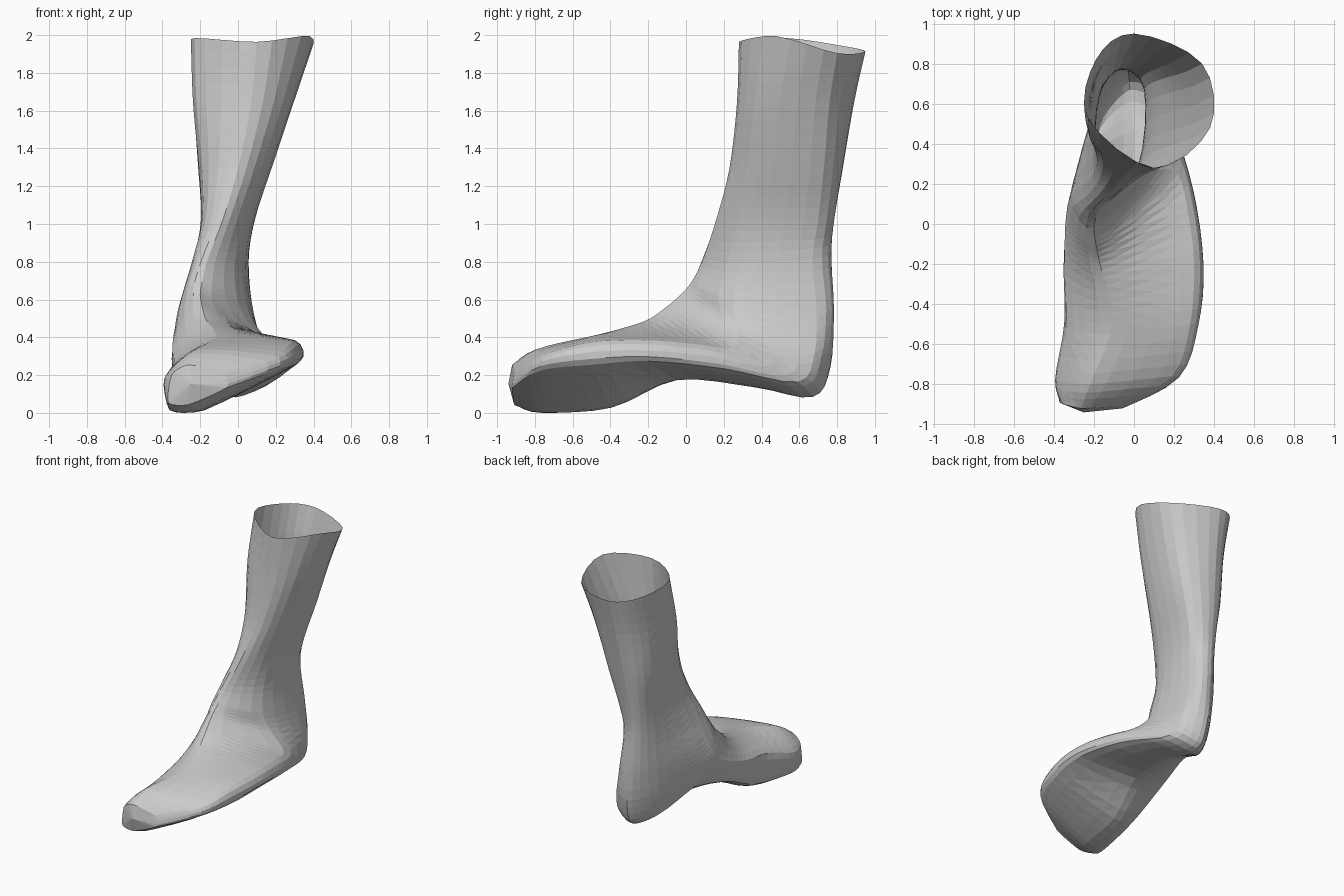
import bpy
import bmesh
from mathutils import Vector

STEPS_ALONG = 4      # rings between two stations
STEPS_AROUND = 4     # points between two rails
HEEL_STATION = 6     # from here on the section gets a crisper sole edge

cube = bpy.data.objects.get("Cube")
if cube:
    bpy.data.objects.remove(cube, do_unlink=True)

# Lengthwise rails, each running from the open top, round the heel, to the toes
shin_rail = [(.1, .28, 1.97), (.07, .27, 1.65), (0, .23, 1.3), (-.08, .16, 1.03),
             (-.16, .09, .82), (-.19, .03, .7), (-.2, -.03, .63), (-.19, -.1, .57),
             (-.17, -.2, .5), (-.13, -.35, .45), (-.12, -.55, .4), (-.22, -.8, .34),
             (-.26, -.92, .26)]
outer_front_rail = [(.38, .48, 2), (.27, .42, 1.65), (.15, .38, 1.3), (.06, .34, 1.03),
                    (.02, .29, .8), (.04, .25, .6), (.1, .27, .46), (.22, .25, .35),
                    (.27, .05, .37), (.3, -.2, .39), (.28, -.5, .38), (.19, -.76, .31),
                    (-.08, -.91, .22)]
outer_back_rail = [(.34, .8, 1.91), (.26, .76, 1.65), (.16, .73, 1.3), (.08, .7, 1.03),
                   (.05, .67, .82), (.07, .69, .55), (.12, .68, .32), (.16, .59, .17),
                   (.28, .2, .24), (.33, -.2, .28), (.3, -.5, .26), (.2, -.77, .23),
                   (-.06, -.92, .14)]
heel_rail = [(0, .95, 1.92), (-.02, .89, 1.65), (-.05, .83, 1.3), (-.07, .785, 1.03),
             (-.07, .77, .85), (-.05, .78, .55), (-.03, .765, .25), (-.02, .67, .09),
             (0, .37, .14), (-.06, -.05, .18), (-.15, -.4, .04), (-.2, -.75, .02),
             (-.26, -.91, .05)]
inner_back_rail = [(-.19, .82, 1.95), (-.19, .74, 1.65), (-.19, .7, 1.3), (-.17, .66, 1.03),
                   (-.175, .63, .82), (-.185, .62, .55), (-.18, .59, .3), (-.16, .52, .16),
                   (-.24, .27, .27), (-.31, -.05, .22), (-.32, -.4, .07), (-.36, -.78, .02),
                   (-.37, -.89, .06)]
inner_front_rail = [(-.23, .53, 1.99), (-.22, .43, 1.65), (-.19, .36, 1.3), (-.19, .28, 1.03),
                    (-.24, .2, .82), (-.29, .17, .65), (-.32, .13, .54), (-.335, .07, .45),
                    (-.345, -.05, .39), (-.345, -.25, .32), (-.34, -.52, .27), (-.39, -.78, .19),
                    (-.35, -.9, .21)]
rails = [shin_rail, outer_front_rail, outer_back_rail,
         heel_rail, inner_back_rail, inner_front_rail]


def hermite(a, b, c, d, t, tension):
    """Point between b and c on a cardinal spline."""
    m, n = (c - a) * tension, (d - b) * tension
    s = 1 - t
    return (b * (1 + 2 * t) * s * s + m * t * s * s
            + c * t * t * (3 - 2 * t) - n * t * t * s)


def smooth_path(points, steps, tension, closed=False):
    pts = [Vector(p) for p in points]
    count = len(pts)
    spans = count if closed else count - 1

    def at(i):
        return pts[i % count] if closed else pts[max(0, min(i, count - 1))]

    path = [hermite(at(i - 1), at(i), at(i + 1), at(i + 2), k / steps, tension)
            for i in range(spans) for k in range(steps)]
    return path if closed else path + [pts[-1]]


# One flat grey for the whole surface
grey = bpy.data.materials.new("plain_grey")
grey.use_nodes = True
color = (.6, .6, .6, 1)
grey.diffuse_color = color
grey.node_tree.nodes["Principled BSDF"].inputs["Base Color"].default_value = color

# Closed cross-sections strung across the rails
bm = bmesh.new()
smooth_rails = [smooth_path(rail, STEPS_ALONG, .5) for rail in rails]
rings = []
for index, section in enumerate(zip(*smooth_rails)):
    foot = min(1, max(0, index / STEPS_ALONG - HEEL_STATION + 1))
    outline = smooth_path(section, STEPS_AROUND, .5 - .2 * foot, closed=True)
    rings.append([bm.verts.new(p) for p in outline])

# Skin between neighbouring sections, left open at the top
for upper, lower in zip(rings, rings[1:]):
    for i in range(len(upper)):
        j = (i + 1) % len(upper)
        bm.faces.new((upper[i], lower[i], lower[j], upper[j]))

# Blunt toe tip
tip = bm.verts.new((-.25, -.94, .16))
last = rings[-1]
for i in range(len(last)):
    bm.faces.new((last[i], tip, last[(i + 1) % len(last)]))

bmesh.ops.recalc_face_normals(bm, faces=bm.faces)
bmesh.ops.triangulate(bm, faces=bm.faces, quad_method='SHORT_EDGE')
mesh = bpy.data.meshes.new("lower_leg_and_foot")
bm.to_mesh(mesh)
bm.free()
mesh.materials.append(grey)
leg = bpy.data.objects.new("lower_leg_and_foot", mesh)
bpy.context.collection.objects.link(leg)

# Stand the foot on the ground
lowest = min(v.co.z for v in mesh.vertices)
leg.location.z = -lowest
